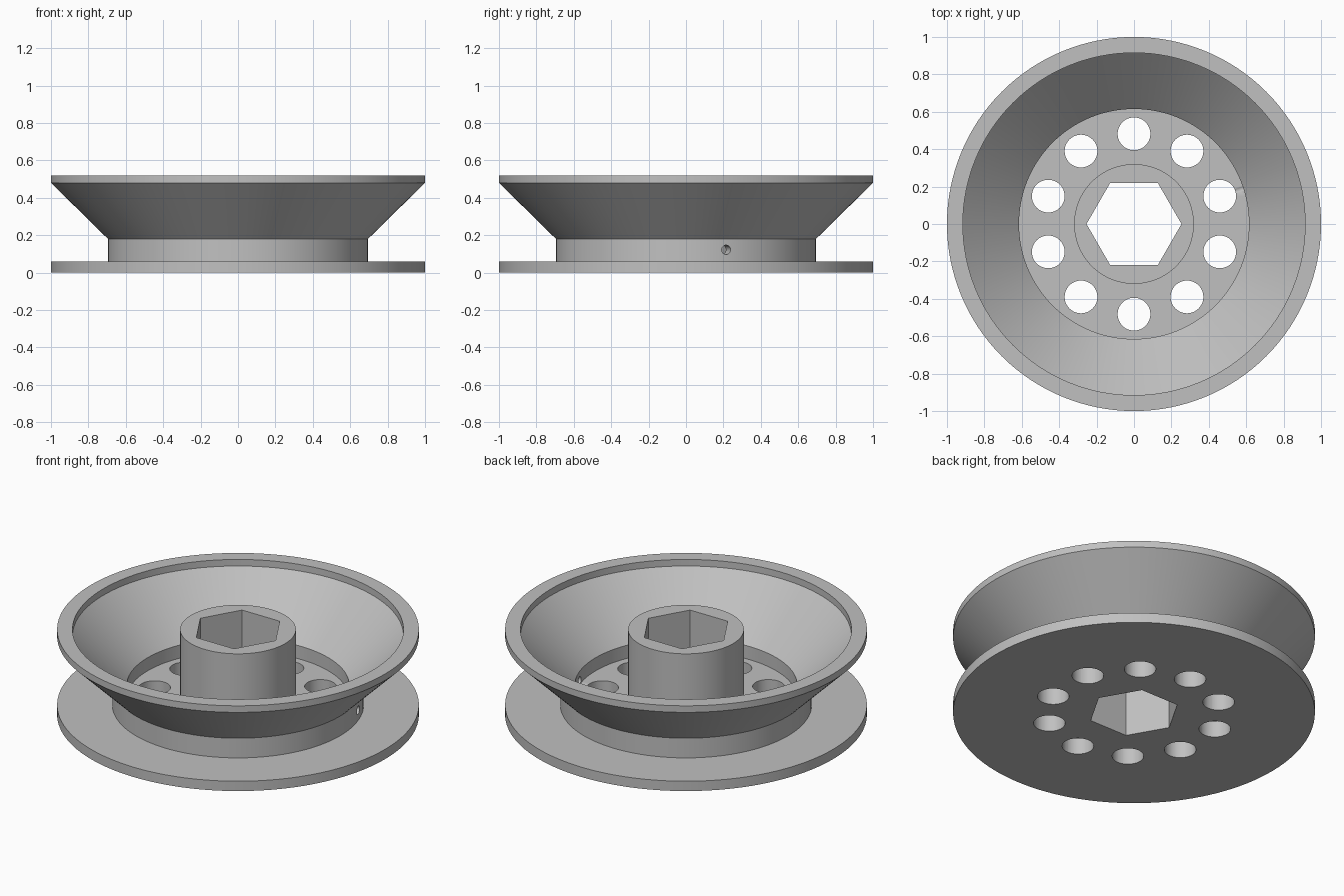
import bpy, bmesh
from math import radians, tau, cos, sin
from mathutils import Matrix, Vector

cube = bpy.data.objects.get("Cube")
if cube:
    bpy.data.objects.remove(cube, do_unlink=True)

# Single grey material
grey = bpy.data.materials.new("plain grey")
grey.use_nodes = True
colour = (0.53, 0.53, 0.53, 1)
grey.diffuse_color = colour
grey.node_tree.nodes["Principled BSDF"].inputs["Base Color"].default_value = colour


def make_object(name, bm):
    bmesh.ops.recalc_face_normals(bm, faces=bm.faces)
    mesh = bpy.data.meshes.new(name)
    bm.to_mesh(mesh)
    bm.free()
    mesh.materials.append(grey)
    obj = bpy.data.objects.new(name, mesh)
    bpy.context.collection.objects.link(obj)
    return obj


def lathe(name, profile, steps=128):
    bm = bmesh.new()
    verts = [bm.verts.new((r, 0, z)) for r, z in profile]
    edges = [bm.edges.new(pair) for pair in zip(verts, verts[1:])]
    bmesh.ops.spin(bm, geom=verts + edges, cent=(0, 0, 0), axis=(0, 0, 1),
                   angle=tau, steps=steps)
    bmesh.ops.remove_doubles(bm, verts=bm.verts, dist=0.0001)
    return make_object(name, bm)


def add_prism(bm, sides, radius, depth, matrix):
    bmesh.ops.create_cone(bm, cap_ends=True, segments=sides, radius1=radius,
                          radius2=radius, depth=depth, matrix=matrix)


# Flanged pulley body: base plate, drum, flared dish with lip, floor, hub
base_top, floor, drum_top, lip, top = 0.06, 0.1, 0.18, 0.48, 0.52
pulley = lathe("pulley_body", [
    (0, 0), (1, 0), (1, base_top), (0.695, base_top), (0.695, drum_top),
    (1, lip), (1, top), (0.915, top), (0.915, lip), (0.615, drum_top),
    (0.615, floor), (0.32, floor), (0.32, top), (0, top)])

# Hexagonal shaft bore and ring of ten lightening holes
bm = bmesh.new()
add_prism(bm, 6, 0.254, 2, Matrix.Rotation(radians(30), 4, "Z"))
corner = max((v.co for v in bm.verts), key=lambda c: c.x)
if abs(corner.y) > 0.01:
    bmesh.ops.rotate(bm, verts=bm.verts, cent=(0, 0, 0),
                     matrix=Matrix.Rotation(radians(30), 3, "Z"))
for i in range(10):
    a = radians(18 + 36 * i)
    add_prism(bm, 48, 0.0875, 2,
              Matrix.Translation((0.482 * cos(a), 0.482 * sin(a), 0)))
bores = make_object("bore_cutter", bm)

# Small radial line hole through the drum wall
bm = bmesh.new()
direction = Vector((cos(radians(18)), sin(radians(18)), 0))
add_prism(bm, 32, 0.025, 0.3,
          Matrix.Translation(direction * 0.64 + Vector((0, 0, 0.122)))
          @ direction.to_track_quat("Z", "Y").to_matrix().to_4x4())
line_hole = make_object("line_hole_cutter", bm)

bpy.ops.object.select_all(action="DESELECT")
bpy.context.view_layer.objects.active = pulley
pulley.select_set(True)
for cutter in (bores, line_hole):
    cutter.hide_render = True
    cut = pulley.modifiers.new(cutter.name, "BOOLEAN")
    cut.operation, cut.solver, cut.object = "DIFFERENCE", "EXACT", cutter
    bpy.ops.object.modifier_apply(modifier=cut.name)
    bpy.data.objects.remove(cutter, do_unlink=True)
bpy.ops.object.shade_smooth_by_angle(angle=radians(30))
